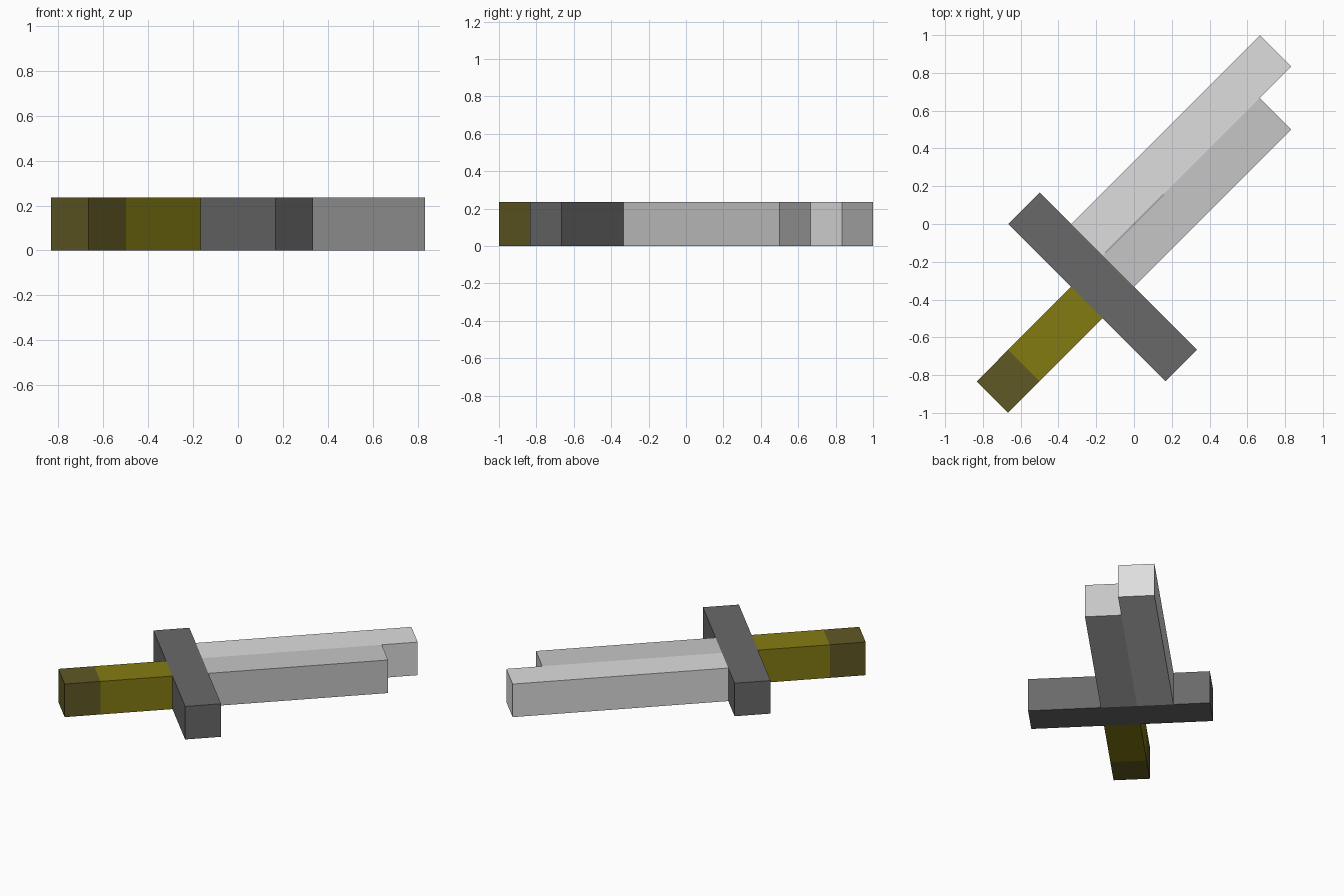
import bpy
import bmesh
from math import pi, sqrt
from mathutils import Matrix, Vector

if "Cube" in bpy.data.objects:
    bpy.data.objects.remove(bpy.data.objects["Cube"], do_unlink=True)

UNIT = sqrt(2) / 6  # side of one square block
TURN = Matrix.Rotation(pi / 4, 4, "Z")  # the sword lies on the diagonal


def srgb(hex_code):
    """Linear RGBA from a hex colour."""
    channels = [int(hex_code[i:i + 2], 16) / 255 for i in (0, 2, 4)]
    return [c / 12.92 if c < 0.04 else ((c + 0.055) / 1.055) ** 2.4
            for c in channels] + [1]


def material(name, hex_code):
    mat = bpy.data.materials.new(name)
    mat.use_nodes = True
    mat.diffuse_color = srgb(hex_code)
    mat.node_tree.nodes["Principled BSDF"].inputs["Base Color"].default_value = srgb(hex_code)
    return mat


def bar(name, along, across, mat):
    """Bar one unit high, spanning block ranges along and across the sword."""
    size = Vector((along[1] - along[0], across[1] - across[0], 1)) * UNIT
    centre = Vector((sum(along) / 2, sum(across) / 2, 0.5)) * UNIT
    bm = bmesh.new()
    bmesh.ops.create_cube(bm, size=1, matrix=TURN @ Matrix.Translation(centre)
                          @ Matrix.Diagonal(size).to_4x4())
    mesh = bpy.data.meshes.new(name)
    bm.to_mesh(mesh)
    bm.free()
    mesh.materials.append(mat)
    obj = bpy.data.objects.new(name, mesh)
    bpy.context.collection.objects.link(obj)


# Handle
bar("pommel", (-5, -4), (-1, 0), material("dark olive", "5F5823"))
bar("grip", (-4, -2), (-1, 0), material("olive", "847B12"))

# Crossguard
bar("crossguard", (-2, -1), (-3, 2), material("dark grey", "696969"))

# Two-tone blade with a stepped tip
bar("blade_long_edge", (-1, 5), (0, 1), material("light steel", "DEDEDE"))
bar("blade_short_edge", (-1, 4), (-1, 0), material("steel", "C6C6C6"))
